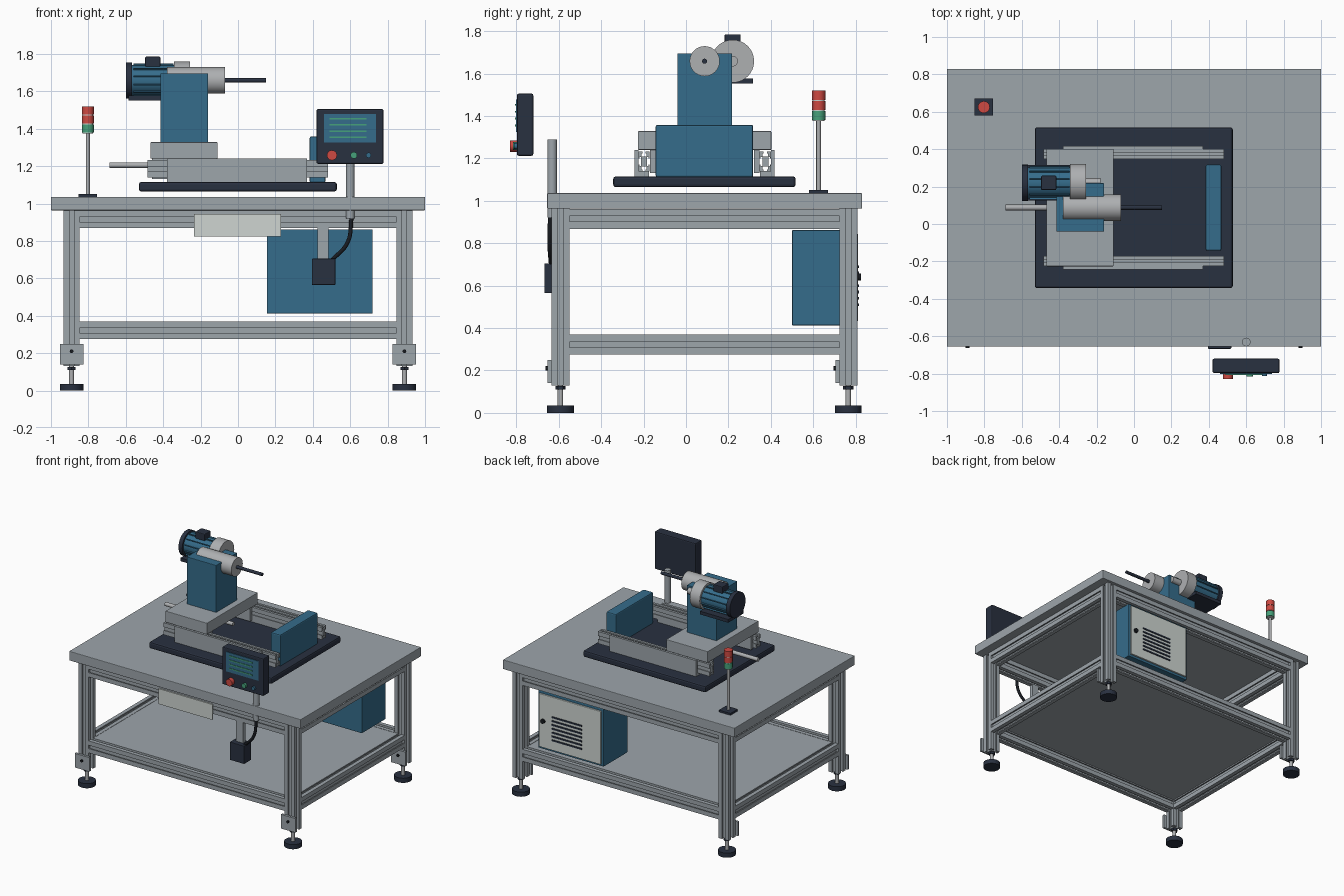
import bpy, bmesh, math
from mathutils import Matrix, Vector

cube = bpy.data.objects.get("Cube")
if cube:
    bpy.data.objects.remove(cube, do_unlink=True)


def material(name, srgb):
    m = bpy.data.materials.new(name)
    m.use_nodes = True
    col = [(c / 255) ** 2.2 for c in srgb] + [1]
    m.diffuse_color = col
    m.node_tree.nodes["Principled BSDF"].inputs["Base Color"].default_value = col
    return m


GREY = material("aluminium grey", (156, 164, 170))
STEEL = material("light steel", (172, 174, 176))
BLUE = material("machine blue", (56, 108, 138))
DARK = material("dark charcoal", (45, 52, 66))
PALE = material("pale panel", (205, 212, 208))
RED = material("signal red", (205, 75, 68))
GREEN = material("signal green", (72, 160, 122))
BLACK = material("black rubber", (30, 33, 38))


def finish(name, bm, mat, smooth=False):
    bmesh.ops.recalc_face_normals(bm, faces=bm.faces)
    me = bpy.data.meshes.new(name)
    bm.to_mesh(me)
    bm.free()
    me.materials.append(mat)
    ob = bpy.data.objects.new(name, me)
    bpy.context.collection.objects.link(ob)
    if smooth:
        bpy.ops.object.select_all(action='DESELECT')
        ob.select_set(True)
        bpy.context.view_layer.objects.active = ob
        bpy.ops.object.shade_smooth_by_angle(angle=math.radians(35))
    return ob


def box(name, x, y, z, mat, bevel=0):
    """Box from (min, max) pairs on each axis."""
    bm = bmesh.new()
    bmesh.ops.create_cube(bm, size=1)
    for v in bm.verts:
        v.co = [(r[0] + r[1]) / 2 + c * (r[1] - r[0]) for r, c in zip((x, y, z), v.co)]
    ob = finish(name, bm, mat)
    if bevel:
        mod = ob.modifiers.new("bevel", 'BEVEL')
        mod.width, mod.segments = bevel, 2
    return ob


def rod(name, start, end, r, mat, sides=32):
    """Cylinder between two points."""
    a, b = Vector(start), Vector(end)
    bm = bmesh.new()
    rot = (b - a).to_track_quat('Z', 'Y').to_matrix().to_4x4()
    bmesh.ops.create_cone(bm, cap_ends=True, segments=sides, radius1=r, radius2=r,
                          depth=(b - a).length, matrix=Matrix.Translation((a + b) / 2) @ rot)
    return finish(name, bm, mat, sides > 8)


def extrusion(name, axis, centre, length, hu, hv, mat=GREY):
    """T-slot bar along an axis; hu and hv are the section's half sizes."""
    side = [(-1, -1), (-.28, -1), (-.28, -.8), (-.46, -.8), (-.46, -.52),
            (.46, -.52), (.46, -.8), (.28, -.8), (.28, -1)]
    pts = []
    for k in range(4):
        c, s = (1, 0, -1, 0)[k], (0, 1, 0, -1)[k]
        pts += [(c * u - s * v, s * u + c * v) for u, v in side]
    order = {'X': (2, 0, 1), 'Y': (0, 2, 1), 'Z': (0, 1, 2)}[axis]
    bm = bmesh.new()
    verts = []
    for u, v in pts:
        p = (u * hu, v * hv, -length / 2)
        verts.append(bm.verts.new(Vector([p[i] for i in order]) + Vector(centre)))
    face = bm.faces.new(verts)
    grown = bmesh.ops.extrude_face_region(bm, geom=[face])["geom"]
    step = Vector([(0, 0, length)[i] for i in order])
    bmesh.ops.translate(bm, vec=step, verts=[g for g in grown if isinstance(g, bmesh.types.BMVert)])
    return finish(name, bm, mat)


# Table frame: legs, brackets, levelling feet and rails
LX, YF, YB = .89, -.592, .765
H = .0425
for sx, xn in ((-1, "right"), (1, "left")):
    for y, yn in ((YF, "front"), (YB, "back")):
        x, n = sx * LX, f"{yn}_{xn}"
        extrusion(f"leg_{n}", 'Z', (x, y, .5475), .835, H, H)
        box(f"foot_bracket_{n}", (x - .063, x + .063), (y - H - .018, y - H), (.14, .25), GREY)
        rod(f"bracket_bolt_{n}", (x, y - H - .028, .21), (x, y - H - .01, .21), .01, BLACK, 16)
        rod(f"foot_pad_{n}", (x, y, 0), (x, y, .036), .063, DARK)
        rod(f"foot_stem_{n}", (x, y, .03), (x, y, .14), .013, STEEL, 16)
        rod(f"foot_nut_{n}", (x, y, .11), (x, y, .126), .024, DARK, 6)
for z, zn in ((.915, "upper"), (.322, "lower")):
    for y, yn in ((YF, "front"), (YB, "back")):
        extrusion(f"{zn}_rail_{yn}", 'X', (0, y, z), 2 * (LX - H), H, .047)
    for x, xn in ((-LX, "right"), (LX, "left")):
        extrusion(f"{zn}_rail_{xn}", 'Y', (x, (YF + YB) / 2, z), YB - YF - 2 * H, H, .047)
box("shelf", (-LX + H, LX - H), (YF + H, YB - H), (.345, .367), GREY)
box("table_top", (-1, 1), (-.655, .83), (.963, 1.036), GREY, .004)
box("front_panel", (-.235, .23), (-.646, -.636), (.825, .945), PALE)

# Electrical cabinet with vented door on the back
box("cabinet", (.155, .72), (.5, .795), (.412, .862), BLUE, .004)
box("cabinet_door", (.17, .705), (.795, .81), (.43, .845), PALE, .003)
rod("door_lock", (.665, .805, .64), (.665, .825, .64), .017, BLACK, 16)
for i in range(7):
    z = .51 + i * .03
    box(f"door_vent_{i}", (.33, .59), (.808, .815), (z - .006, z + .006), DARK)

# Signal tower
BX, BY = -.803, .625
box("tower_base", (BX - .05, BX + .05), (BY - .045, BY + .045), (1.036, 1.051), DARK)
rod("tower_pole", (BX, BY, 1.05), (BX, BY, 1.38), .011, STEEL, 16)
rod("tower_core", (BX, BY, 1.375), (BX, BY, 1.515), .028, PALE)
for i, mat in enumerate((GREEN, RED, RED)):
    z = 1.38 + i * .048
    rod(f"tower_lamp_{i}", (BX, BY, z), (BX, BY, z + .043), .032, mat, 16)

# Control screen on its post
rod("screen_post", (.6, -.631, .92), (.6, -.631, 1.29), .023, GREY)
box("screen_housing", (.42, .778), (-.797, -.72), (1.212, 1.505), DARK, .008)
box("screen_display", (.46, .737), (-.802, -.796), (1.325, 1.478), BLUE)
for i in range(4):
    z = 1.355 + i * .0325
    box(f"display_line_{i}", (.488, .686), (-.806, -.8), (z - .004, z + .004), GREEN)
for n, x, r, y, mat in (("stop", .502, .027, -.83, RED), ("start", .619, .018, -.815, GREEN),
                        ("mode", .698, .014, -.812, BLUE)):
    rod(f"{n}_button", (x, -.79, 1.258), (x, y, 1.258), r, mat, 24)

# Hanging pedal box and its cable
box("pendant_bracket", (.425, .485), (-.63, -.6), (.7, .87), GREY)
box("pendant_box", (.395, .52), (-.667, -.58), (.565, .705), DARK, .003)
curve = bpy.data.curves.new("cable", 'CURVE')
curve.dimensions = '3D'
curve.bevel_depth, curve.bevel_resolution = .011, 3
spline = curve.splines.new('BEZIER')
spline.bezier_points.add(2)
path = ((.608, -.64, .93), (.585, -.642, .79), (.5, -.635, .695))
for bp, co in zip(spline.bezier_points, path):
    bp.co = co
    bp.handle_left_type = bp.handle_right_type = 'AUTO'
curve.materials.append(BLACK)
bpy.context.collection.objects.link(bpy.data.objects.new("cable", curve))

# Machine bed, slide rails and side covers
MY = .088
box("machine_bed", (-.53, .528), (-.343, .517), (1.064, 1.115), DARK, .012)
for s, n in ((-1, "front"), (1, "back")):
    span = lambda a, b: sorted((MY + s * a, MY + s * b))
    extrusion(f"slide_rail_{n}", 'X', (-.002, MY + s * .286, 1.185), .965, .027, .047)
    box(f"rail_cover_{n}", (-.38, .37), span(.312, .33), (1.113, 1.24), GREY)
    box(f"rail_foot_{n}", (-.38, .37), span(.262, .314), (1.113, 1.14), GREY)
    box(f"carriage_runner_{n}", (-.46, -.12), span(.232, .258), (1.13, 1.245), GREY)
box("end_plate", (.383, .467), (-.143, .317), (1.112, 1.358), BLUE, .008)
box("carriage", (-.468, -.11), (-.226, .402), (1.24, 1.328), GREY, .003)
rod("feed_rod", (-.688, MY, 1.205), (-.1, MY, 1.205), .015, STEEL, 16)

# Spindle head
SZ = 1.658
box("column", (-.415, -.16), (-.041, .218), (1.32, 1.695), BLUE, .003)
rod("spindle_body", (-.38, MY, SZ), (-.07, MY, SZ), .071, STEEL)
rod("drill_bit", (-.08, MY, SZ), (.15, MY, SZ), .012, DARK, 16)

# Motor
CY = .22
rod("motor_body", (-.575, CY, SZ), (-.34, CY, SZ), .083, BLUE)
rod("motor_flange", (-.343, CY, SZ), (-.257, CY, SZ), .101, STEEL)
rod("motor_shaft", (-.26, CY, SZ), (-.18, CY, SZ), .025, STEEL, 16)
rod("fan_cover", (-.6, CY, SZ), (-.568, CY, SZ), .097, DARK)
box("terminal_box", (-.497, -.415), (CY - .038, CY + .038), (1.73, 1.785), DARK, .006)
box("motor_base", (-.585, -.34), (CY - .095, CY + .095), (1.552, 1.577), DARK)
for i in range(12):
    fin = box(f"motor_fin_{i}", (-.56, -.345), (-.003, .003), (.075, .092), BLUE)
    fin.matrix_world = Matrix.Translation((0, CY, SZ)) @ Matrix.Rotation(math.tau * (i + .5) / 12, 4, 'X')
